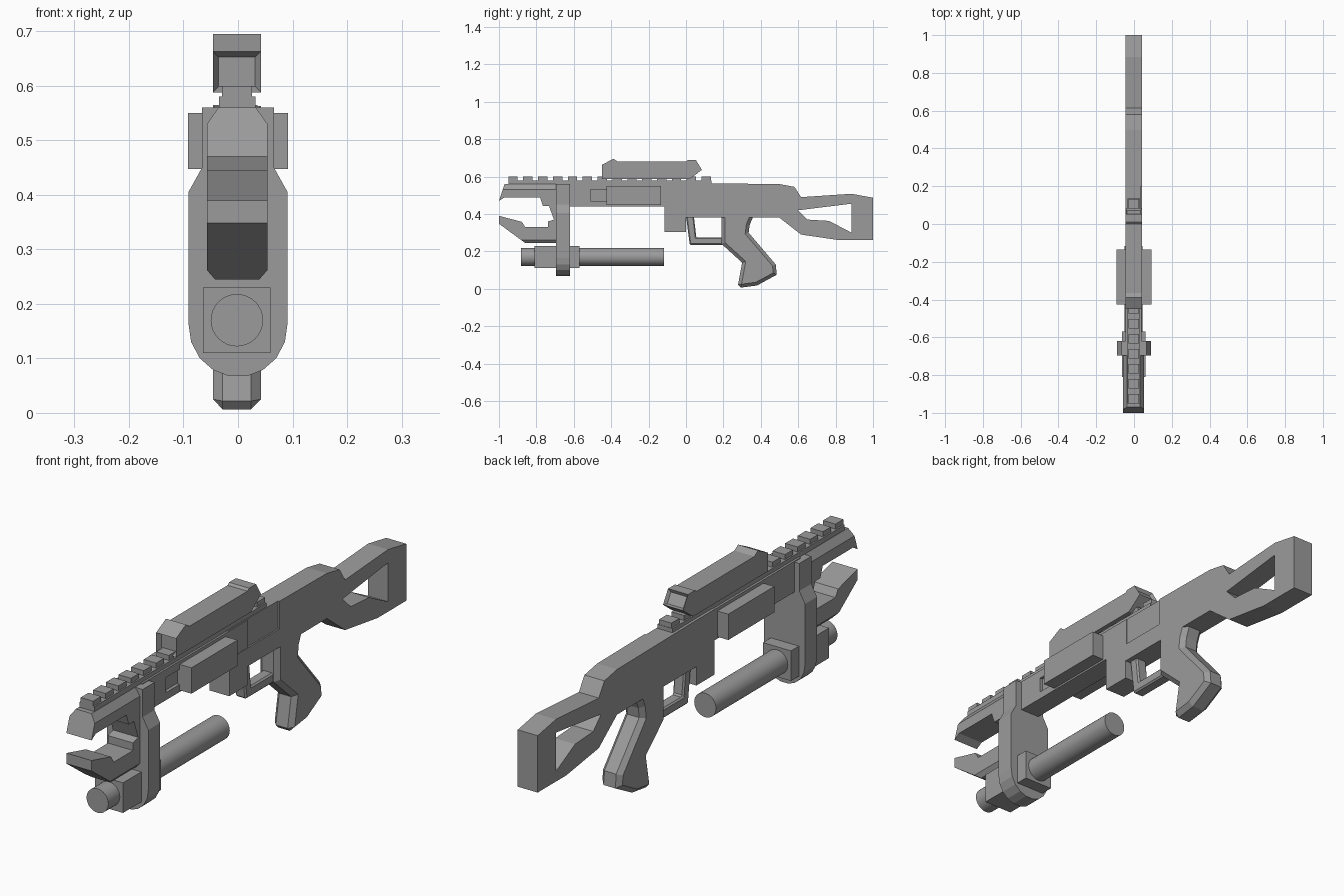
import bpy, bmesh, math
from mathutils import Vector

if "Cube" in bpy.data.objects:
    bpy.data.objects.remove(bpy.data.objects["Cube"])

CX = -0.002  # shared centre line of the slab parts

grey = bpy.data.materials.new("plain_grey")
grey.use_nodes = True
grey.diffuse_color = (0.33, 0.33, 0.33, 1)
grey.node_tree.nodes["Principled BSDF"].inputs["Base Color"].default_value = (0.33, 0.33, 0.33, 1)


def finish(name, bm):
    bmesh.ops.recalc_face_normals(bm, faces=bm.faces)
    mesh = bpy.data.meshes.new(name)
    bm.to_mesh(mesh)
    bm.free()
    mesh.materials.append(grey)
    ob = bpy.data.objects.new(name, mesh)
    bpy.context.collection.objects.link(ob)
    return ob


def extrude(name, corners, step):
    """Close a flat outline and extrude it along a vector."""
    bm = bmesh.new()
    face = bm.faces.new([bm.verts.new(c) for c in corners])
    out = bmesh.ops.extrude_face_region(bm, geom=[face])
    moved = [v for v in out["geom"] if isinstance(v, bmesh.types.BMVert)]
    bmesh.ops.translate(bm, verts=moved, vec=step)
    return finish(name, bm)


def side_slab(name, outline, half):
    """Outline in (y, z), thickness across x."""
    return extrude(name, [(CX - half, y, z) for y, z in outline], (2 * half, 0, 0))


def front_slab(name, outline, y0, y1):
    """Outline in (x, z), length along y."""
    return extrude(name, [(x, y0, z) for x, z in outline], (0, y1 - y0, 0))


def box(name, x0, x1, y0, y1, z0, z1):
    return front_slab(name, [(x0, z0), (x1, z0), (x1, z1), (x0, z1)], y0, y1)


def apply(ob, mod):
    bpy.context.view_layer.objects.active = ob
    bpy.ops.object.modifier_apply(modifier=mod.name)


def boolean(ob, tool, operation):
    mod = ob.modifiers.new("shape", "BOOLEAN")
    mod.operation, mod.object, mod.solver = operation, tool, "EXACT"
    apply(ob, mod)
    bpy.data.objects.remove(tool)


def bevel(ob, width, angle=70):
    mod = ob.modifiers.new("edge", "BEVEL")
    mod.width, mod.segments, mod.angle_limit = width, 1, math.radians(angle)
    apply(ob, mod)


def sink(ob, direction, border, depth):
    """Inset and push in the face that best matches a direction."""
    bm = bmesh.new()
    bm.from_mesh(ob.data)
    bm.normal_update()
    face = max(bm.faces, key=lambda f: f.normal.dot(Vector(direction).normalized()))
    bmesh.ops.inset_individual(bm, faces=[face], thickness=border)
    bmesh.ops.translate(bm, verts=face.verts, vec=face.normal * -depth)
    bm.to_mesh(ob.data)
    bm.free()


# Receiver and shoulder stock with its opening and side panel
stock = side_slab("receiver_and_stock", [
    (-.115, .565), (0, .565), (.5, .56), (.58, .545), (.615, .49), (.885, .508),
    (1, .487), (1, .26), (.82, .26), (.615, .29), (.5, .38), (0, .38),
    (0, .305), (-.115, .305)], .044)
boolean(stock, side_slab("stock_opening", [
    (.6, .42), (.885, .455), (.885, .30), (.765, .363), (.65, .37)], .2), "DIFFERENCE")
boolean(stock, box("panel_recess", .036, .1, -.2, .2, .453, .6), "DIFFERENCE")

# Fore body with a shallow slot ahead of the side box
fore = box("fore_body", -.044, .04, -.66, .002, .44, .563)
boolean(fore, box("slot", .027, .1, -.51, -.40, .47, .53), "DIFFERENCE")

# Side boxes
for side, name in ((1, "left_side_box"), (-1, "right_side_box")):
    x0, x1 = sorted((side * .03, side * .092))
    box(name, x0, x1, -.425, -.135, .447, .55)

# Open muzzle jaws, trimmed to a chamfered section
jaws = side_slab("muzzle_jaws", [
    (-.97, .56), (-1, .47), (-.973, .487), (-.78, .487), (-.765, .444), (-.733, .444),
    (-.706, .37), (-.738, .36), (-.738, .33), (-.86, .33), (-.877, .358), (-1, .39),
    (-1, .348), (-.86, .245), (-.66, .245), (-.66, .56)], .1)
section = [(-.036, .6), (-.036, .56), (-.057, .53), (-.057, .262), (-.038, .24)]
section += [(-x - .003, z) for x, z in reversed(section)]
boolean(jaws, front_slab("jaw_section", section, -1.1, -.5), "INTERSECT")

# Clamp plate that carries the lower barrel
half = [(.066, .56), (.066, .45), (.091, .405), (.091, .165), (.086, .13),
        (.07, .1), (.046, .079), (.018, .068)]
front_slab("clamp_plate", half + [(-x, z) for x, z in reversed(half)], -.695, -.62)

# Lower barrel and its block
box("barrel_block", -.064, .06, -.81, -.57, .11, .23)
bpy.ops.mesh.primitive_cylinder_add(vertices=32, radius=.048, depth=.765,
                                    location=(CX, -.5, .17), rotation=(math.pi / 2, 0, 0))
barrel = bpy.context.object
barrel.name = "lower_barrel"
barrel.data.materials.append(grey)
bpy.ops.object.shade_smooth_by_angle(angle=math.radians(30))

# Toothed top rail
box("rail_base", -.035, .032, -.95, .135, .555, .58)
for i in range(14):
    start = -.95 + i * .0795
    box(f"rail_tooth_{i + 1}", -.029, .026, start, start + .05, .575, .6)

# Sight with sunken front and rear lenses
sight = side_slab("sight", [
    (-.45, .588), (-.45, .663), (-.388, .695), (-.365, .68), (0, .68), (.01, .688),
    (.053, .688), (.085, .636), (.035, .598), (.02, .588)], .044)
sink(sight, (0, -1, 0), .015, .02)
sink(sight, (0, .85, .5), .012, .012)

# Trigger guard
guard = side_slab("trigger_guard", [
    (0, .39), (.02, .235), (.2, .235), (.2, .275), (.055, .275), (.042, .39)], .024)
bevel(guard, .006)

# Pistol grip with faceted rims
grip = side_slab("grip", [
    (.19, .4), (.19, .24), (.3, .14), (.275, .004), (.38, .018), (.485, .075),
    (.48, .13), (.335, .3), (.34, .34), (.365, .4)], .044)
bevel(grip, .018, 80)
